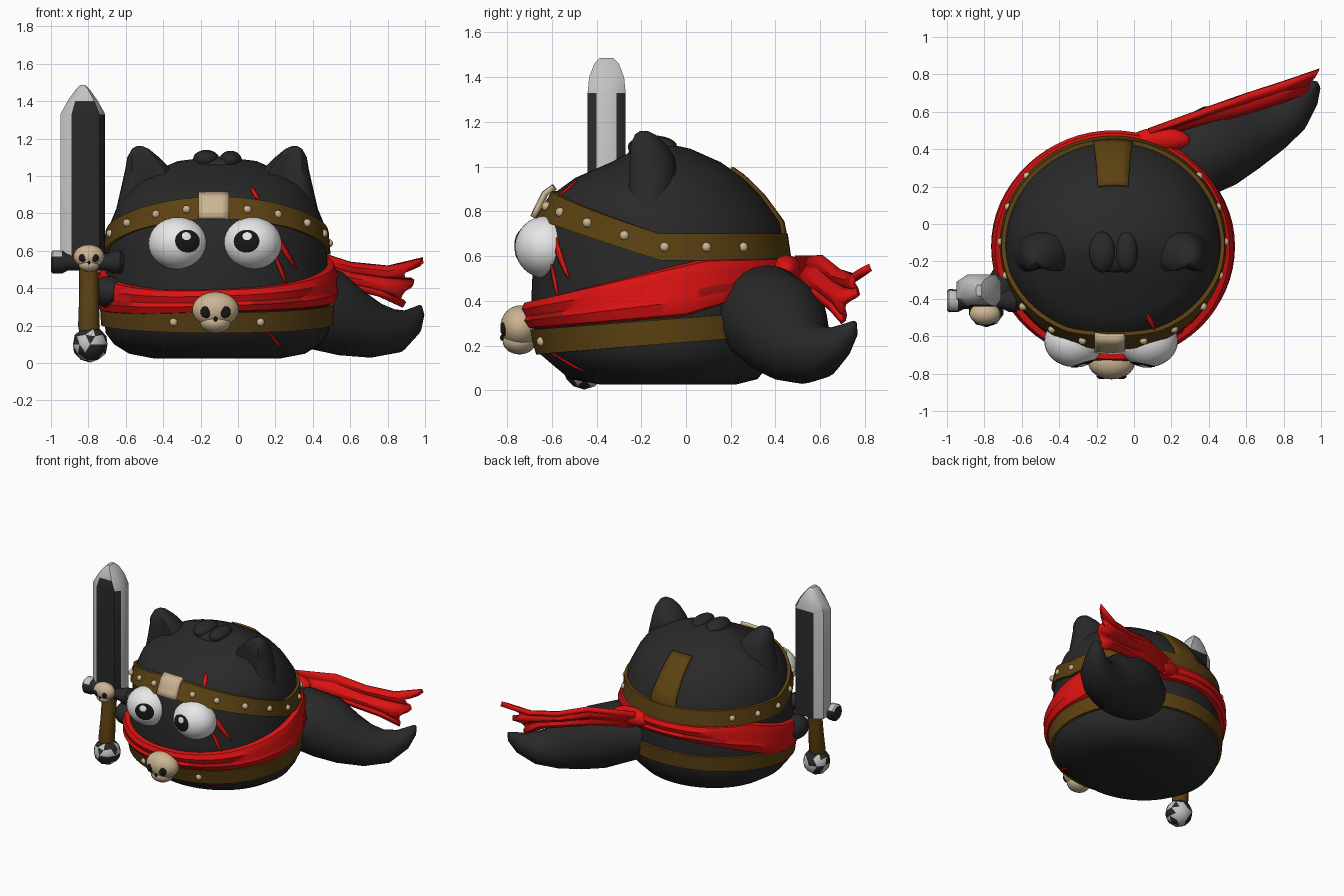
import bpy, bmesh, random
from math import sin, cos, pi, sqrt, radians
from mathutils import Vector, Matrix

if "Cube" in bpy.data.objects:
    bpy.data.objects.remove(bpy.data.objects["Cube"])
random.seed(4)
parts = []


def material(name, r, g, b):
    m = bpy.data.materials.new(name)
    m.use_nodes = True
    m.diffuse_color = (r, g, b, 1)
    m.node_tree.nodes["Principled BSDF"].inputs["Base Color"].default_value = (r, g, b, 1)
    return m


BLACK = material("charcoal fur", .022, .022, .022)
BROWN = material("brown leather", .11, .055, .006)
RED = material("red cloth", .72, .006, .006)
DARKRED = material("dark red cloth", .36, .006, .006)
CREAM = material("bone", .6, .46, .29)
WHITE = material("eye white", .85, .85, .85)
SILVER = material("steel", .54, .54, .54)
INK = material("pupil black", .008, .008, .008)


def finish(name, bm, *mats):
    me = bpy.data.meshes.new(name)
    bm.to_mesh(me)
    bm.free()
    for m in mats:
        me.materials.append(m)
    ob = bpy.data.objects.new(name, me)
    bpy.context.collection.objects.link(ob)
    parts.append(ob)
    return ob


def grid(name, rows, *mats, closed=True, cap=True, rule=None, thick=0):
    """Skin rows of points; closed rows become a tube."""
    bm = bmesh.new()
    vs = [[bm.verts.new(p) for p in row] for row in rows]
    n = len(rows[0])
    for i in range(len(rows) - 1):
        for j in range(n if closed else n - 1):
            k = (j + 1) % n
            f = bm.faces.new((vs[i][j], vs[i][k], vs[i + 1][k], vs[i + 1][j]))
            if rule:
                f.material_index = rule(i, j)
    if closed and cap:
        bm.faces.new(vs[0])
        bm.faces.new(vs[-1])
    bmesh.ops.recalc_face_normals(bm, faces=bm.faces)
    ob = finish(name, bm, *mats)
    if thick:
        mod = ob.modifiers.new("thickness", "SOLIDIFY")
        mod.thickness, mod.offset = thick, 0


def ball(name, loc, size, mat, aim=None, angle=None, seg=32):
    """Ellipsoid, or the cap of one within an angle of a direction."""
    bm = bmesh.new()
    bmesh.ops.create_uvsphere(bm, u_segments=seg, v_segments=seg // 2, radius=1)
    if angle:
        bmesh.ops.delete(bm, geom=[v for v in bm.verts if v.co.z < -.9], context="VERTS")
        for v in bm.verts:
            t = Vector((0, 0, 1)).angle(v.co) * angle / pi
            d = v.co.xy.normalized() if v.co.xy.length > 1e-5 else Vector((0, 0))
            v.co = (d.x * sin(t), d.y * sin(t), cos(t))
    turn = Vector((0, 0, 1)).rotation_difference(aim).to_matrix().to_4x4() if aim else Matrix()
    bm.transform(Matrix.Translation(loc) @ Matrix.Diagonal((*size, 1)) @ turn)
    finish(name, bm, mat)


# Body: stacked ellipses (height, x radius, y radius, y centre)
CX = -.112
SHAPE = [(.025, .34, .3, -.08), (.05, .47, .42, -.1), (.1, .55, .47, -.11), (.16, .595, .53, -.12),
         (.25, .605, .56, -.12), (.4, .605, .572, -.12), (.6, .585, .568, -.115), (.75, .57, .543, -.12),
         (.87, .52, .47, -.135), (.95, .46, .375, -.12), (1.02, .35, .245, -.09),
         (1.08, .21, .12, -.1), (1.1, .05, .03, -.1)]


def body_at(z):
    for a, b in zip(SHAPE, SHAPE[1:]):
        if z <= b[0]:
            t = max(0, (z - a[0]) / (b[0] - a[0]))
            return [p + (q - p) * t for p, q in zip(a[1:], b[1:])]
    return SHAPE[-1][1:]


def around(a, z, off=0):
    rx, ry, cy = body_at(z)
    return Vector((CX + (rx + off) * cos(a), cy + (ry + off) * sin(a), z))


def on_body(x, z, side, off):
    rx, ry, cy = body_at(z)
    return Vector((x, cy + side * (off + ry * sqrt(max(0, 1 - ((x - CX) / rx) ** 2))), z + off * .3))


TURN = [2 * pi * i / 64 for i in range(64)]
grid("body", [[around(a, s[0]) for a in TURN] for s in SHAPE], BLACK)


# Bands wrapped round the body: low and high edges vary with the angle
def band(name, low, high, profile, *mats, rule=None):
    rows = [[around(a, low(a) + t * (high(a) - low(a)), off) for a in TURN] for t, off in profile]
    grid(name, rows, *mats, cap=False, rule=rule)


def head_z(a):
    return .64 + .19 * max(0, -sin(a))


def belt_z(a):
    return .26 + .045 * sin(a)


def scarf_z(a, base, slope, kick):
    s = sin(a)
    return base + slope * (s + 1) + kick * max(0, s - .2) - .04 * max(0, -cos(a)) * (1 - max(0, s))


STRAP = [(0, -.02), (0, .02), (1, .022), (1, -.02)]
band("headband", lambda a: head_z(a) - .06, lambda a: head_z(a) + .06, STRAP, BROWN)
band("belt", lambda a: belt_z(a) - .055, lambda a: belt_z(a) + .055, STRAP, BROWN)
band("scarf", lambda a: scarf_z(a, .27, .045, .14), lambda a: min(.595, scarf_z(a, .4, .145, 0)),
     [(0, -.02), (.07, .028), (.3, .047), (.45, .036), (.7, .048), (.93, .032), (1, -.02)],
     RED, DARKRED, rule=lambda i, j: int(i == 2 and j % 16 in (3, 4, 5, 6, 7)))


def patch(name, xs, zs, side, off, mat, thick):
    rows = [[on_body(x, z, side, off) for x in xs(z)] for z in zs]
    grid(name, rows, mat, closed=False, thick=thick)


patch("buckle", lambda z: [-.21 + .04 * i for i in range(5)], [.765, .8, .835, .87, .9], -1, .03, CREAM, .025)
patch("back_strap", lambda z: [CX + (.11 - .025 * (z - .65) / .3) * t for t in (-1, -.5, 0, .5, 1)],
      [.66 + .03 * i for i in range(12)], 1, .01, BROWN, .015)


# Studs
def stud(a, z):
    ball("stud", around(a, z, .018), (.022,) * 3, CREAM, seg=12)


for side in (-1, 1):
    for deg in (17, 35, 55, 74, 92, 111, 130):
        a = radians(-90 + side * deg)
        stud(a, head_z(a))
    a = radians(-90 + side * 22)
    stud(a, belt_z(a))

# Scratches
for (x0, z0), (x1, z1), w in [((.07, .94), (.11, .87), .013), ((.15, .77), (.31, .5), .017),
                              ((.2, .57), (.26, .42), .011), ((.16, .165), (.23, .08), .012)]:
    rows = []
    for i in range(9):
        t = i / 8
        x, z, h = x0 + (x1 - x0) * t, z0 + (z1 - z0) * t, w * sin(pi * (.06 + .88 * t))
        rows.append([on_body(x - h, z, -1, .006), on_body(x + h, z, -1, .006)])
    grid("scratch", rows, RED, closed=False, thick=.006)

# Eyes
for x, u, hu in ((-.32, .34, .27), (.075, -.2, -.16)):
    loc, size = Vector((x, -.625, .64)), Vector((.16, .14, .14))

    def aim(p, q):
        return Vector((p, -sqrt(1 - p * p - q * q), q))
    ball("eye", loc, size, WHITE)
    ball("pupil", loc, size * 1.015, INK, aim(u, .09), .55)
    ball("eye_highlight", loc, size * 1.03, WHITE, aim(hu, .27), .19)

# Ears, slightly hollowed at the front
for side in (-1, 1):
    rows = []
    for dx, y, z, hx, hy in [(.35, -.16, .82, .19, .13), (.36, -.16, .95, .15, .125),
                             (.37, -.165, 1.04, .12, .115), (.395, -.18, 1.1, .085, .09),
                             (.41, -.19, 1.145, .045, .05), (.415, -.19, 1.16, .015, .02)]:
        row = []
        for k in range(24):
            c, s = cos(k * pi / 12), sin(k * pi / 12)
            depth = s if s > 0 else 1.2 * s * (1 - .5 * s ** 4)
            row.append((CX + side * (dx + hx * c), y + hy * depth, z))
        rows.append(row)
    grid("ear", rows, BLACK)

# Hair tuft
for x, z, rx in ((-.11, 1.055, .16), (-.17, 1.09, .07), (-.04, 1.085, .06)):
    ball("hair_tuft", (x, -.15, z), (rx, .11, .05), BLACK, seg=24)

# Tail
TAIL = [((.15, .27, .35), .18), ((.31, .35, .34), .222), ((.46, .42, .285), .225), ((.6, .47, .215), .185),
        ((.73, .53, .175), .148), ((.84, .6, .172), .118), ((.92, .68, .215), .075),
        ((.96, .735, .27), .04), ((.975, .755, .305), .01)]
rows = []
for i, (p, r) in enumerate(TAIL):
    d = (Vector(TAIL[min(i + 1, 8)][0]) - Vector(TAIL[max(i - 1, 0)][0])).normalized()
    across = d.cross(Vector((0, 0, 1))).normalized()
    up = across.cross(d)
    rows.append([Vector(p) + r * (across * cos(k * pi / 12) + up * sin(k * pi / 12)) for k in range(24)])
grid("tail", rows, BLACK)

# Scarf knot and streaming end with ragged tips
ball("scarf_knot", (.14, .45, .54), (.16, .065, .065), RED)
HIGH = [(.08, .5, .59), (.4, .62, .59), (.6, .695, .525), (.8, .76, .505), (.99, .825, .55)]
LOW = [(.12, .46, .48), (.4, .54, .45), (.6, .59, .41), (.76, .64, .37), (.89, .69, .31)]
rows = []
for i, (h, l) in enumerate(zip(HIGH, LOW)):
    row = []
    for k in range(13):
        p = Vector(h).lerp(Vector(l), k / 12)
        p += Vector((.3, -.6, .2)) * .025 * sin(k * pi / 3) * min(i, 2) / 2
        if i == 4:
            p -= Vector((.06, .04, .01)) * (1 - cos(k * pi / 3)) / 2 * (1.3 if k < 6 else .7)
        row.append(p)
    rows.append(row)
grid("scarf_end", rows, RED, closed=False, thick=.035)


# Skull ornaments
def skull(name, loc, s):
    def at(x, y, z):
        return Vector(loc) + s * Vector((x, y, z))

    def size(x, y, z):
        return Vector((x, y, z)) * s
    ball(name + "_cranium", at(0, 0, 0), size(.125, .09, .095), CREAM)
    ball(name + "_jaw", at(0, -.005, -.065), size(.085, .075, .06), CREAM, seg=24)
    for side in (-1, 1):
        ball(name + "_socket", at(side * .05, -.074, -.012), size(.031, .016, .032), INK, seg=16)
    ball(name + "_nose", at(0, -.082, -.05), size(.011, .01, .014), INK, seg=8)


skull("scarf_skull", (CX - .008, -.74, .285), 1)
skull("guard_skull", (-.797, -.48, .57), .66)

# Sword blade: eight-sided, dark central faces and steel edges
rows = []
for z, w, d in [(.52, 1, 1), (1.33, 1, 1), (1.4, .68, .92), (1.46, .33, .65), (1.487, .12, .35)]:
    sect = [(.12, -.045), (.09, -.085), (-.06, -.085), (-.12, -.045)]
    sect += [(x, -y) for x, y in reversed(sect)]
    rows.append([(-.83 + x * w, -.355 + y * d, z) for x, y in sect])
grid("blade", rows, SILVER, BLACK,
     rule=lambda i, j: int((i == 0 and j in (0, 1, 5, 6)) or (i == 1 and j == 1)))


# Turned sword fittings
def turned(name, stations, *mats, rule=None):
    rows = []
    for (x, y, z), r, axis in stations:
        ring = [(r * cos(k * pi / 6), r * sin(k * pi / 6)) for k in range(12)]
        rows.append([(x, y + a, z + b) if axis == "x" else (x + a, y + b, z) for a, b in ring])
    grid(name, rows, *mats, rule=rule)


turned("guard", [((x, -.41, .54), r, "x") for x, r in
                 [(-1, .05), (-.99, .062), (-.94, .06), (-.91, .045), (-.7, .045), (-.67, .06),
                  (-.63, .062), (-.612, .045)]],
       BLACK, SILVER, rule=lambda i, j: int(i < 2 and j in (1, 2, 3, 4)))
turned("grip", [((-.797, -.455 + .04 * t, .16 + .36 * t), r, "z") for t, r in
                [(0, .05), (.1, .058), (.5, .053), (1, .052)]], BROWN)

# Pommel with worn patches
bm = bmesh.new()
bmesh.ops.create_icosphere(bm, subdivisions=2, radius=.097, matrix=Matrix.Translation((-.79, -.455, .1)))
for f in bm.faces:
    f.material_index = int(random.random() < (.6 if f.normal.y > .2 else .33))
finish("pommel", bm, BLACK, SILVER)

# Paw holding the grip
ball("paw", (-.69, -.33, .38), (.09, .12, .085), BLACK)

# Smooth shading that keeps hard edges
bpy.ops.object.select_all(action="DESELECT")
for ob in parts:
    ob.select_set(True)
bpy.context.view_layer.objects.active = parts[0]
bpy.ops.object.shade_smooth_by_angle(angle=radians(40))
